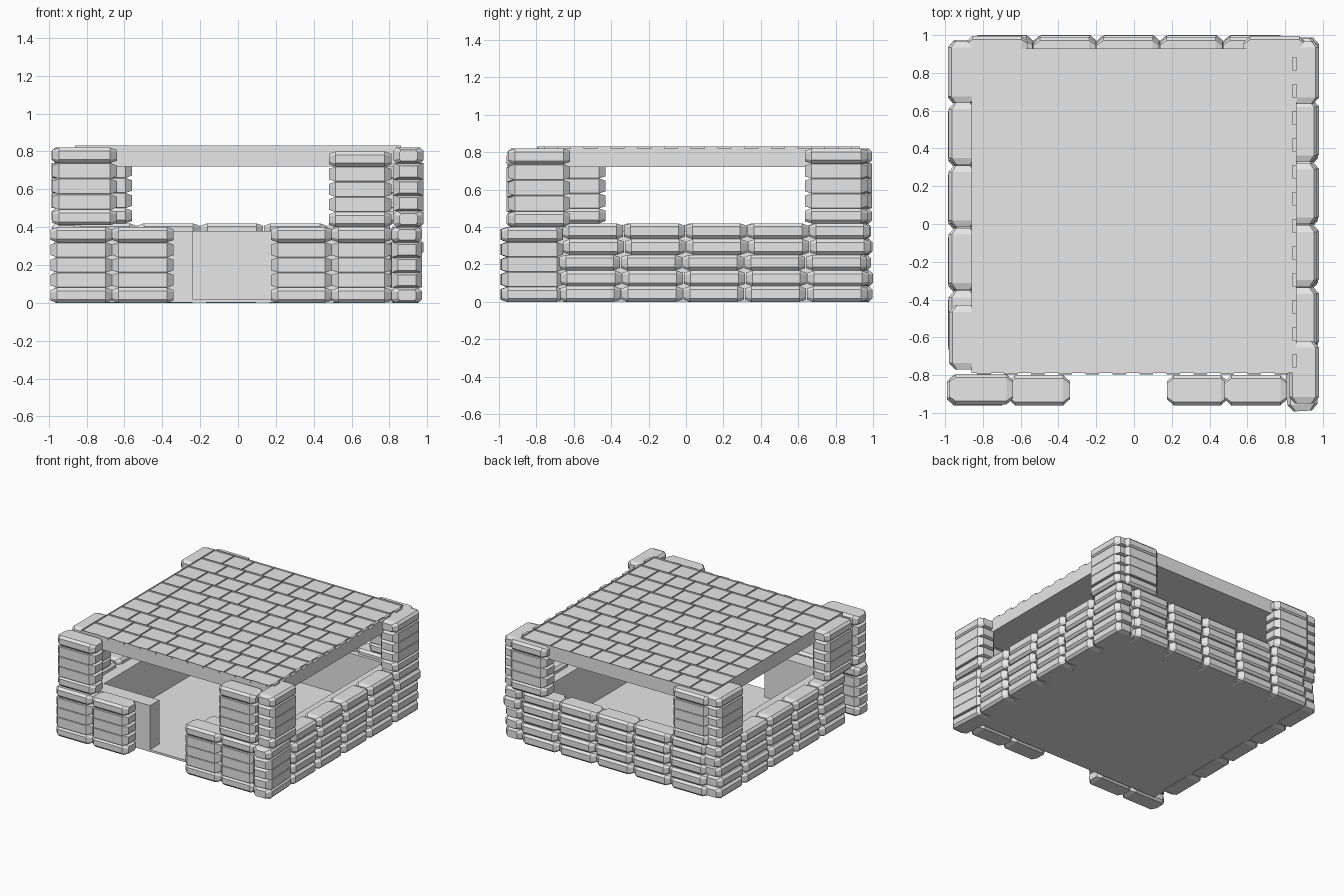
import bpy, bmesh, math, random
from mathutils import Vector, Matrix

random.seed(4)
cube = bpy.data.objects.get("Cube")
if cube:
    bpy.data.objects.remove(cube, do_unlink=True)

GREY = (0.8, 0.8, 0.8, 1)
mat = bpy.data.materials.new("plain_grey")
mat.use_nodes = True
mat.diffuse_color = GREY
mat.node_tree.nodes["Principled BSDF"].inputs["Base Color"].default_value = GREY


def finish(bm, name, recalc=True):
    if recalc:
        bmesh.ops.recalc_face_normals(bm, faces=bm.faces)
    mesh = bpy.data.meshes.new(name)
    bm.to_mesh(mesh)
    bm.free()
    mesh.materials.append(mat)
    obj = bpy.data.objects.new(name, mesh)
    bpy.context.collection.objects.link(obj)
    return obj


def add_box(bm, x0, x1, y0, y1, z0, z1):
    size = Vector((x1 - x0, y1 - y0, z1 - z0))
    mid = Vector((x0 + x1, y0 + y1, z0 + z1)) / 2
    return bmesh.ops.create_cube(
        bm, size=1, matrix=Matrix.Translation(mid) @ Matrix.Diagonal((*size, 1)))


def box(name, *bounds):
    bm = bmesh.new()
    add_box(bm, *bounds)
    return finish(bm, name)


def add_bag(bm, centre, length, depth, height, along_y, chamfer, turn=0):
    """Sandbag: chamfered cross-section lofted along its length, tapered ends."""
    a, b, c = depth / 2, height / 2, chamfer
    section = [(a, b - c), (a - c, b), (c - a, b), (-a, b - c),
               (-a, c - b), (c - a, -b), (a - c, -b), (a, c - b)]
    half = length / 2
    spin = math.radians(turn) + (math.pi / 2 if along_y else 0)
    place = Matrix.Translation(centre) @ Matrix.Rotation(spin, 4, 'Z')
    rings = []
    for pos, sy, sz in ((-half, .6, .7), (.035 - half, 1, 1),
                        (half - .035, 1, 1), (half, .6, .7)):
        rings.append([bm.verts.new(place @ Vector((pos, y * sy, z * sz)))
                      for y, z in section])
    for r, s in zip(rings, rings[1:]):
        for i in range(8):
            j = (i + 1) % 8
            bm.faces.new((r[i], r[j], s[j], s[i]))
    bm.faces.new(rings[0])
    bm.faces.new(rings[-1])


LAYERS = 5


def stack(name, start, end, across, z0, z1, along_y, turn=0):
    """Corner or front column: flush bags, softened at the top and bottom."""
    bm = bmesh.new()
    h = (z1 - z0) / LAYERS
    mid = (start + end) / 2
    x, y = (across, mid) if along_y else (mid, across)
    for i in range(LAYERS):
        outer = i in (0, LAYERS - 1)
        add_bag(bm, (x, y, z0 + h * (i + .5)), end - start, .16, h,
                along_y, .018 if outer else .003, turn)
    finish(bm, name)


def wall(name, start, pitch, across, along_y):
    """Low wall: five courses of five bags with small shifts between courses."""
    bm = bmesh.new()
    h = .42 / LAYERS
    for i in range(LAYERS):
        slide = random.uniform(-.012, .012)
        out = across + random.uniform(-.008, .008)
        for k in range(5):
            mid = start + pitch * (k + .5) + slide
            x, y = (out, mid) if along_y else (mid, out)
            add_bag(bm, (x, y, h * (i + .5)), pitch - .005, .155, h,
                    along_y, .018)
    finish(bm, name)


# Low sandbag walls
wall("left_wall_bags", -.67, .33, .897, True)
wall("right_wall_bags", -.69, .332, -.9, True)
wall("back_wall_bags", -.87, .335, .917, False)

# Front columns beside the doorway
for i, (a, b) in enumerate(((-.99, -.665), (-.665, -.34), (.175, .495), (.495, .81))):
    stack(f"front_column_{i + 1}", a, b, -.88, 0, .4, False)
stack("front_corner_column", -.99, -.66, .885, 0, .4, True, 3)

# Corner posts that carry the roof
stack("front_right_post_front", -.98, -.64, -.875, .41, .82, False)
stack("front_right_post_side", -.77, -.43, -.9, .42, .82, True)
stack("front_left_post_front", .48, .81, -.88, .4, .8, False)
stack("front_left_post_side", -.95, -.62, .9, .4, .82, True)
stack("back_right_post_back", -.89, -.56, .915, .42, .82, False)
stack("back_right_post_side", .64, .97, -.905, .42, .82, True)
stack("back_left_post_back", .58, .91, .915, .42, .82, False)
stack("back_left_post_side", .635, .97, .9, .42, .82, True)

# Floor and inner lining
X, FRONT, BACK, T, TOP = .86, -.79, .93, .12, .38
box("floor", -X, X, FRONT, BACK, .003, .02)
box("lining_left", X - T, X, FRONT, BACK, .02, TOP)
box("lining_right", -X, T - X, FRONT, BACK, .02, TOP)
box("lining_back", T - X, X - T, BACK - T, BACK, .02, TOP)
box("lining_front_right", T - X, -.24, FRONT, FRONT + T, .02, TOP)
box("lining_front_left", .24, X - T, FRONT, FRONT + T, .02, TOP)

# Roof slab with a thin pitted cover
box("roof_slab", -X, X, FRONT, BACK, .72, .82)
bm = bmesh.new()
RIGHT, Z = X - .02, .832
rows = 10
step = (BACK - FRONT) / rows
for r in range(rows):
    widths = [random.choice((1, 1, 1, 1.45)) for _ in range(9)]
    unit = (RIGHT + X) / sum(widths)
    x, y = -X, FRONT + r * step
    for w in widths:
        corners = ((x, y), (x + w * unit, y), (x + w * unit, y + step), (x, y + step))
        bm.faces.new([bm.verts.new((px, py, Z)) for px, py in corners])
        x += w * unit
cells = list(bm.faces)
bmesh.ops.inset_individual(bm, faces=cells, thickness=.048)
# Raised walls of each pit, then its sunken base
pits = bmesh.ops.extrude_discrete_faces(bm, faces=cells)["faces"]
bmesh.ops.translate(bm, verts=[v for f in pits for v in f.verts], vec=(0, 0, -.011))
# Outer rim of the cover
rim = add_box(bm, -X, RIGHT, FRONT, BACK, .815, Z)
lids = {f for v in rim["verts"] for f in v.link_faces if abs(f.normal.z) > .9}
bm.normal_update()
lids = {f for v in rim["verts"] for f in v.link_faces if abs(f.normal.z) > .9}
bmesh.ops.delete(bm, geom=list(lids), context='FACES')
finish(bm, "roof_cover", recalc=False)

# Toothed edge of the cover
bm = bmesh.new()
for k in range(12):
    y = FRONT + .03 + k * .143
    add_box(bm, RIGHT, X, y, y + .072, .815, Z)
    x = -X + .03 + k * .143
    add_box(bm, x, x + .072, FRONT - .006, FRONT, .815, Z)
finish(bm, "roof_edge_teeth")
